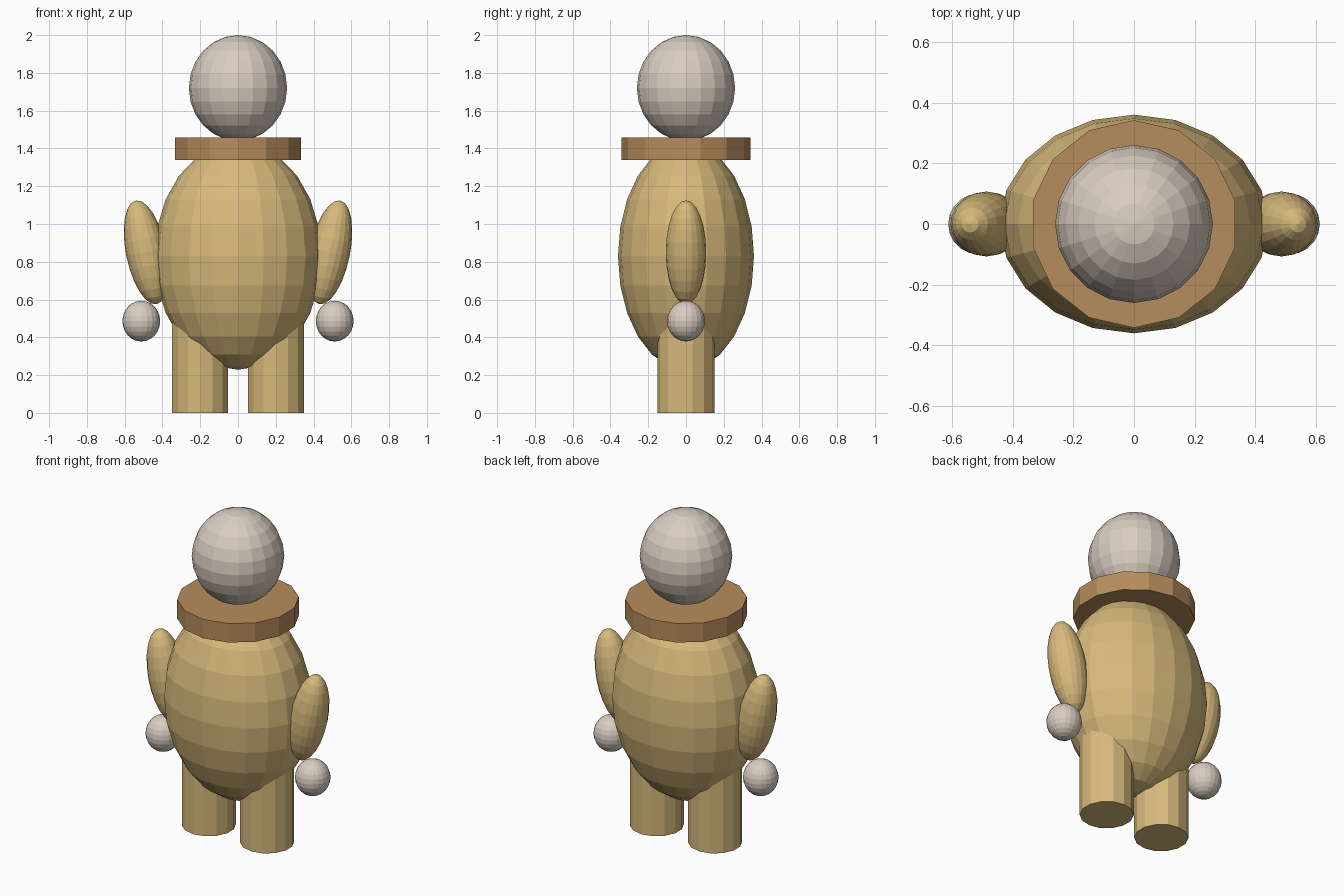
import bpy

if "Cube" in bpy.data.objects:
    bpy.data.objects.remove(bpy.data.objects["Cube"])


def material(name, color):
    m = bpy.data.materials.new(name)
    m.diffuse_color = (*color, 1.0)
    m.use_nodes = True
    m.node_tree.nodes["Principled BSDF"].inputs["Base Color"].default_value = m.diffuse_color
    return m


tan = material("tan", (0.68, 0.49, 0.20))
pale = material("pale_grey", (0.70, 0.61, 0.53))
brown = material("brown", (0.47, 0.265, 0.107))


def finish(name, mat):
    ob = bpy.context.object
    ob.name = name
    ob.data.materials.append(mat)
    bpy.ops.object.shade_flat()
    return ob


def ball(name, loc, radii, mat, tilt=0.0):
    bpy.ops.mesh.primitive_uv_sphere_add(segments=20, ring_count=12, radius=1,
                                         location=loc, rotation=(0, tilt, 0))
    bpy.context.object.scale = radii
    return finish(name, mat)


def drum(name, x, z0, z1, radius, mat):
    bpy.ops.mesh.primitive_cylinder_add(vertices=14, radius=radius, depth=z1 - z0,
                                        location=(x, 0, (z0 + z1) / 2))
    return finish(name, mat)


# Torso, collar and head
ball("body", (0, 0, 0.83), (0.442, 0.36, 0.602), tan)
drum("collar", 0, 1.34, 1.457, 0.342, brown)
ball("head", (0, 0, 1.72), (0.26, 0.26, 0.28), pale)

# Paired limbs
for side, s in (("left", -1), ("right", 1)):
    drum(side + "_leg", s * 0.2, 0, 0.55, 0.152, tan)
    ball(side + "_arm", (s * 0.486, 0, 0.85), (0.107, 0.107, 0.28), tan, s * 0.2)
    ball(side + "_hand", (s * 0.512, 0, 0.486), (0.1, 0.1, 0.108), pale)
